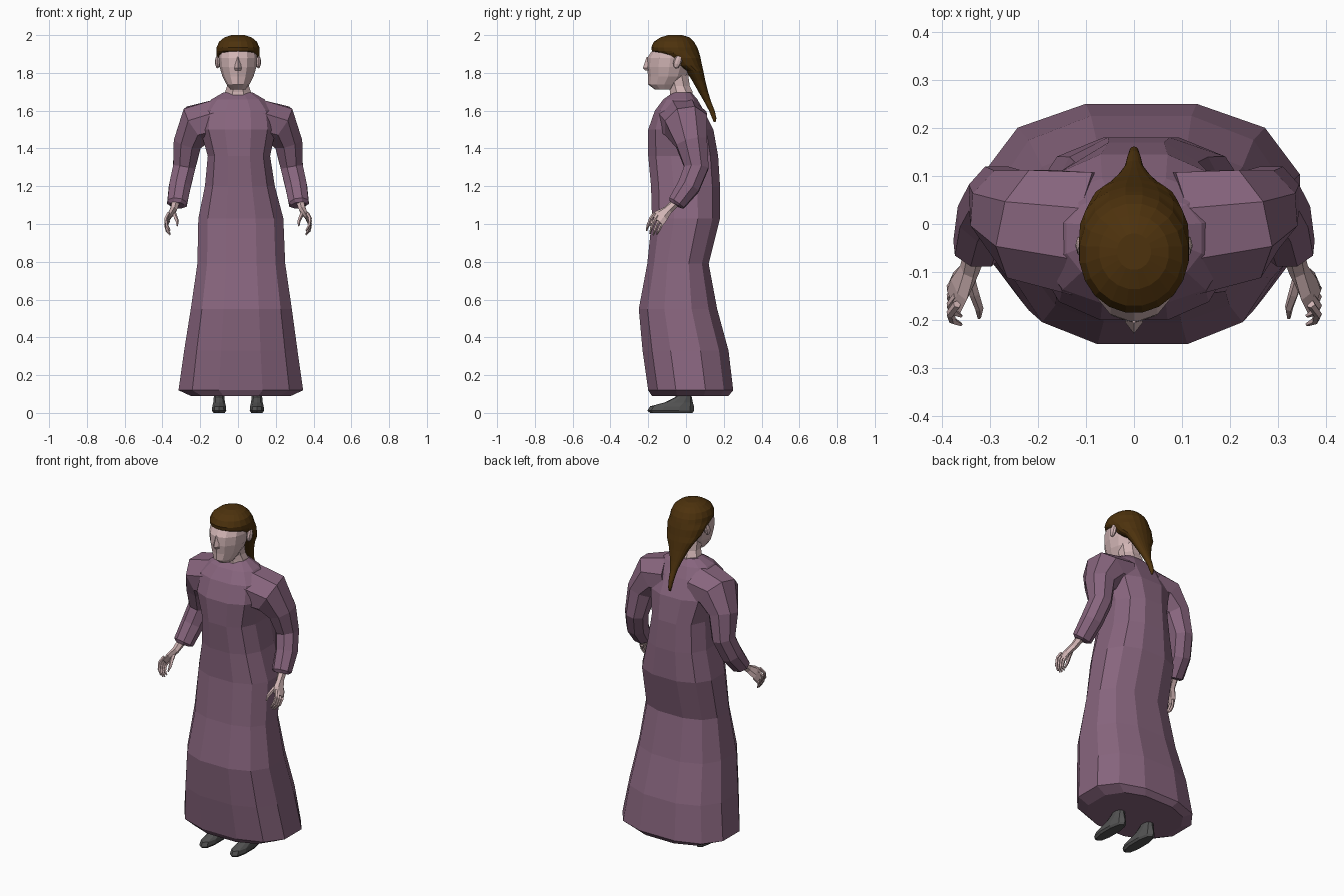
import bpy, bmesh, math
from mathutils import Vector


def mat(name, col):
    m = bpy.data.materials.new(name)
    m.diffuse_color = (*col, 1)
    return m


PURPLE = mat("dusty purple cloth", (0.245, 0.130, 0.208))
SKIN = mat("pale pink skin", (0.64, 0.46, 0.46))
HAIR = mat("dark brown hair", (0.075, 0.032, 0.004))
SHOE = mat("dark grey shoe", (0.085, 0.085, 0.085))


def skin_rings(name, rings, material):
    """Join successive rings of points into a closed flat-shaded solid."""
    bm = bmesh.new()
    loops = [[bm.verts.new(p) for p in r] for r in rings]
    n = len(loops[0])
    for a, b in zip(loops, loops[1:]):
        for i in range(n):
            j = (i + 1) % n
            bm.faces.new((a[i], a[j], b[j], b[i]))
    bm.faces.new(loops[0])
    bm.faces.new(loops[-1])
    bmesh.ops.recalc_face_normals(bm, faces=bm.faces)
    me = bpy.data.meshes.new(name)
    bm.to_mesh(me)
    bm.free()
    me.materials.append(material)
    ob = bpy.data.objects.new(name, me)
    bpy.context.collection.objects.link(ob)
    return ob


def stack(name, rows, material, n=12, power=2.0, phase=0.5):
    """Horizontal superellipse sections: (z, x0, x1, y0, y1)."""
    pts = []
    for k in range(n):
        a = 2 * math.pi * (k + phase) / n
        c, s = math.cos(a), math.sin(a)
        pts.append((math.copysign(abs(c) ** (2 / power), c),
                    math.copysign(abs(s) ** (2 / power), s)))
    mx = max(p[0] for p in pts)
    my = max(p[1] for p in pts)
    rings = [[((x0 + x1) / 2 + (x1 - x0) / 2 * px / mx,
               (y0 + y1) / 2 + (y1 - y0) / 2 * py / my, z) for px, py in pts]
             for z, x0, x1, y0, y1 in rows]
    return skin_rings(name, rings, material)


def sym(rows):
    return [(z, -w, w, y0, y1) for z, w, y0, y1 in rows]


def tube(name, path, side, material, n=8):
    """Sections along a path: (x, y, z, radius across, radius deep)."""
    P = [Vector((side * p[0], p[1], p[2])) for p in path]
    rings = []
    for i, p in enumerate(path):
        t = (P[min(i + 1, len(P) - 1)] - P[max(i - 1, 0)]).normalized()
        v = Vector((0, 1, 0))
        v = (v - t * v.dot(t)).normalized()
        u = v.cross(t)
        rings.append([P[i] + u * p[3] * math.cos(2 * math.pi * (k + .5) / n)
                      + v * p[4] * math.sin(2 * math.pi * (k + .5) / n) for k in range(n)])
    return skin_rings(name, rings, material)


# Long dress, closed at the hem
stack("dress", [
    (0.09, -0.25, 0.28, -0.18, 0.225),
    (0.12, -0.315, 0.345, -0.20, 0.25),
    (0.33, -0.285, 0.315, -0.23, 0.225),
    (0.55, -0.25, 0.285, -0.25, 0.165),
    (0.79, -0.215, 0.25, -0.205, 0.12),
    (1.03, -0.21, 0.24, -0.18, 0.18),
    (1.20, -0.175, 0.195, -0.185, 0.18),
    (1.36, -0.16, 0.17, -0.20, 0.17),
    (1.50, -0.20, 0.20, -0.20, 0.145),
    (1.60, -0.19, 0.19, -0.165, 0.095),
    (1.66, -0.14, 0.14, -0.12, 0.06),
    (1.695, -0.08, 0.08, -0.07, 0.03)], PURPLE, 12, 2.5)

# Neck, head and nose
stack("neck", sym([(1.62, 0.072, -0.09, 0.03), (1.70, 0.068, -0.085, 0.035),
                   (1.73, 0.058, -0.09, 0.02), (1.80, 0.058, -0.11, 0.01)]), SKIN, 8)
stack("head", sym([
    (1.712, 0.040, -0.165, -0.06), (1.738, 0.060, -0.20, -0.03),
    (1.78, 0.082, -0.20, 0.01), (1.83, 0.097, -0.207, 0.03),
    (1.88, 0.102, -0.205, 0.04), (1.91, 0.098, -0.185, 0.03),
    (1.94, 0.085, -0.155, 0.01), (1.97, 0.05, -0.11, -0.03)]), SKIN, 12, 1.9, 0)
stack("nose", sym([(1.812, 0.016, -0.215, -0.18), (1.825, 0.019, -0.228, -0.18),
                   (1.885, 0.008, -0.208, -0.18)]), SKIN, 4, 2, 0)

# Hair cap running into a ponytail
stack("hair", sym([
    (1.54, 0.005, 0.147, 0.157), (1.56, 0.010, 0.138, 0.161),
    (1.60, 0.014, 0.122, 0.152), (1.65, 0.020, 0.095, 0.132),
    (1.70, 0.036, 0.066, 0.117), (1.76, 0.060, 0.032, 0.102),
    (1.81, 0.088, 0.0, 0.092), (1.84, 0.102, -0.06, 0.085),
    (1.88, 0.112, -0.105, 0.077), (1.905, 0.114, -0.165, 0.070),
    (1.915, 0.114, -0.18, 0.067), (1.935, 0.113, -0.184, 0.060),
    (1.965, 0.100, -0.170, 0.042), (1.988, 0.072, -0.135, 0.018),
    (2.00, 0.035, -0.095, -0.02)]), HAIR, 20, 2.0)

for side, tag in ((-1, "left"), (1, "right")):
    # Ears
    bpy.ops.mesh.primitive_uv_sphere_add(segments=8, ring_count=5, radius=1,
                                         location=(side * 0.108, -0.045, 1.858))
    ear = bpy.context.object
    ear.name = tag + "_ear"
    ear.scale = (0.014, 0.022, 0.036)
    ear.rotation_euler = (-0.3, 0, 0)
    ear.data.materials.append(SKIN)

    # Sleeve with full shoulder
    tube(tag + "_sleeve", [
        (0.10, -0.02, 1.545, 0.125, 0.14), (0.215, 0.0, 1.525, 0.12, 0.125),
        (0.267, 0.03, 1.43, 0.08, 0.09), (0.285, 0.055, 1.30, 0.064, 0.07),
        (0.308, 0.015, 1.20, 0.062, 0.064), (0.322, -0.05, 1.11, 0.057, 0.05),
        (0.323, -0.055, 1.10, 0.04, 0.036)], side, PURPLE, 8)

    # Hand, four fingers and a thumb
    tube(tag + "_palm", [
        (0.328, -0.05, 1.12, 0.024, 0.024), (0.342, -0.095, 1.075, 0.020, 0.024),
        (0.362, -0.13, 1.045, 0.016, 0.040), (0.374, -0.155, 1.02, 0.011, 0.042)],
        side, SKIN, 6)
    for i in range(4):
        y, z = -0.125 - 0.018 * i, 0.998 + 0.013 * i
        tip = (0.945, 0.942, 0.948, 0.965)[i]
        tube(f"{tag}_finger_{i + 1}", [
            (0.368, y + 0.012, z + 0.02, 0.009, 0.009),
            (0.382, y - 0.008, z - 0.008, 0.009, 0.009),
            (0.377, y - 0.022, (z + tip) / 2 - 0.008, 0.008, 0.008),
            (0.360, y - 0.030, tip, 0.004, 0.004)], side, SKIN, 5)
    tube(tag + "_thumb", [
        (0.345, -0.10, 1.07, 0.012, 0.012), (0.332, -0.145, 1.04, 0.011, 0.011),
        (0.322, -0.175, 1.015, 0.009, 0.009), (0.322, -0.195, 0.99, 0.004, 0.004)],
        side, SKIN, 5)

    # Shoe with ankle reaching into the skirt
    c = side * 0.10
    stack(tag + "_shoe", [
        (0.0, c - 0.03, c + 0.03, -0.19, 0.035), (0.012, c - 0.038, c + 0.038, -0.205, 0.042),
        (0.035, c - 0.036, c + 0.036, -0.19, 0.042), (0.055, c - 0.031, c + 0.031, -0.115, 0.036),
        (0.085, c - 0.028, c + 0.028, -0.055, 0.03), (0.14, c - 0.03, c + 0.03, -0.045, 0.03)],
        SHOE, 10, 2.3)
